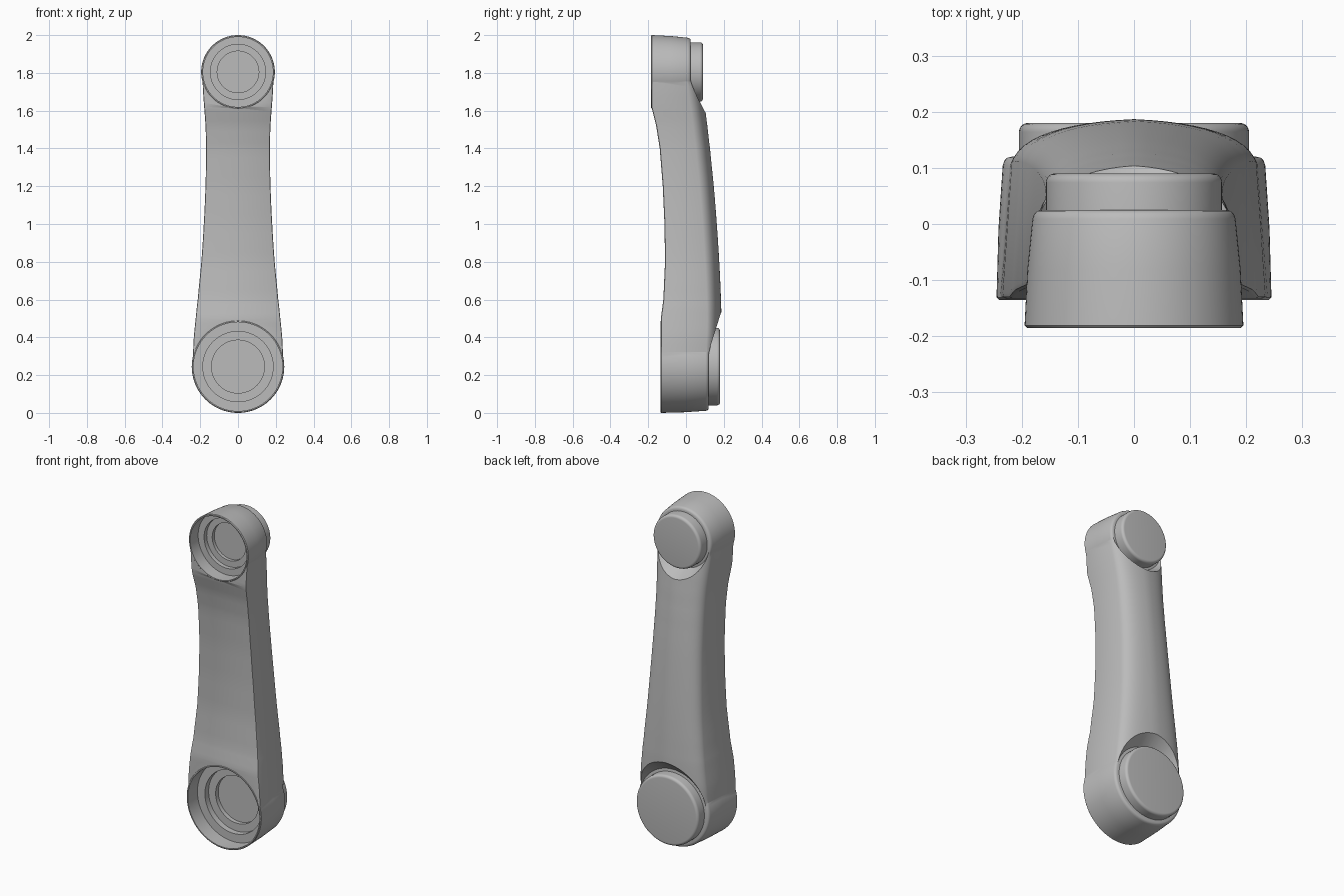
import bpy, bmesh, math

cube = bpy.data.objects.get("Cube")
if cube:
    bpy.data.objects.remove(cube, do_unlink=True)

grey = bpy.data.materials.new("plain grey")
grey.use_nodes = True
grey.diffuse_color = (0.5, 0.5, 0.5, 1)
grey.node_tree.nodes["Principled BSDF"].inputs["Base Color"].default_value = (0.5, 0.5, 0.5, 1)


def skin(name, rings, tips=None):
    """Closed mesh from a list of equal-length rings, capped at both ends."""
    bm = bmesh.new()
    loops = [[bm.verts.new(p) for p in ring] for ring in rings]
    n = len(loops[0])
    for a, b in zip(loops, loops[1:]):
        for i in range(n):
            j = (i + 1) % n
            bm.faces.new((a[i], a[j], b[j], b[i]))
    bm.faces.new(loops[0])
    bm.faces.new(loops[-1])
    bmesh.ops.recalc_face_normals(bm, faces=bm.faces)
    mesh = bpy.data.meshes.new(name)
    bm.to_mesh(mesh)
    bm.free()
    mesh.materials.append(grey)
    ob = bpy.data.objects.new(name, mesh)
    bpy.context.collection.objects.link(ob)
    return ob


def lathe(name, z, profile, n=96):
    """Solid of revolution about the y axis at height z; profile is (radius, y)."""
    return skin(name, [[(r * math.cos(math.tau * i / n), y, z + r * math.sin(math.tau * i / n))
                        for i in range(n)] for r, y in profile])


def combine(target, tool, operation):
    tool.hide_render = True
    mod = target.modifiers.new("cut", 'BOOLEAN')
    mod.operation, mod.solver, mod.object = operation, 'EXACT', tool
    bpy.context.view_layer.objects.active = target
    bpy.ops.object.modifier_apply(modifier=mod.name)
    bpy.data.objects.remove(tool, do_unlink=True)


def smooth(ob):
    bpy.ops.object.select_all(action='DESELECT')
    ob.select_set(True)
    bpy.context.view_layer.objects.active = ob
    bpy.ops.object.shade_smooth_by_angle(angle=math.radians(32))


# Arm stations: height, half width, front y, back y
stations = [
    (0.245, 0.240, -0.133, 0.175), (0.40, 0.234, -0.133, 0.185),
    (0.50, 0.224, -0.133, 0.187), (0.60, 0.213, -0.120, 0.185),
    (0.80, 0.194, -0.111, 0.176), (1.00, 0.181, -0.114, 0.163),
    (1.20, 0.172, -0.123, 0.147), (1.40, 0.169, -0.139, 0.127),
    (1.52, 0.172, -0.158, 0.113), (1.62, 0.179, -0.183, 0.100),
    (1.70, 0.185, -0.183, 0.088), (1.805, 0.189, -0.183, 0.075),
]


def spline(points, steps):
    out = []
    for k in range(len(points) - 1):
        a, b, c, d = (points[min(max(k + o, 0), len(points) - 1)] for o in (-1, 0, 1, 2))
        for s in range(steps):
            t = s / steps
            out.append([q + (r - q) * t if i in (0, 2) else
                        0.5 * (2 * q + (r - p) * t + (2 * p - 5 * q + 4 * r - u) * t * t
                               + (3 * q - p - 3 * r + u) * t ** 3)
                        for i, (p, q, r, u) in enumerate(zip(a, b, c, d))])
    return out + [list(points[-1])]


def section(z, w, front, back):
    """Flat front, slightly drafted sides and an arched back."""
    corner = back - 0.075
    half = [(w - 0.008, front), (w - 0.002, front + 0.003), (w, front + 0.01)]
    for i in range(13):
        t = i / 12
        x = (1 - t) ** 2 * 0.93 * w + 2 * t * (1 - t) * 0.84 * w
        y = (1 - t) ** 2 * corner + 2 * t * (1 - t) * (back - 0.008) + t * t * back
        half.append((x, y))
    return [(x, y, z) for x, y in half] + [(-x, y, z) for x, y in half[-2::-1]]


body = skin("arm_body", [section(*s) for s in spline(stations, 4)])

# Joint ends: height, outer radius, back radius, front y, back y, cap radius, cap end y,
# scoop slope, recess radii and depths
joints = {
    "lower": dict(z=0.245, r=0.245, rb=0.234, f=-0.135, b=0.12, cap=0.205, end=0.18,
                  scoop=0.217, flare=0.95, holes=(0.235, 0.186, 0.14), depths=(0.09, 0.125, 0.15)),
    "upper": dict(z=1.805, r=0.195, rb=0.181, f=-0.185, b=0.025, cap=0.157, end=0.09,
                  scoop=0.168, flare=0.55, holes=(0.185, 0.146, 0.11), depths=(0.075, 0.10, 0.12)),
}

# Scooped clearance around each rear cap
for j in joints.values():
    y = j["b"] - 0.006
    tool = lathe("scoop_cutter", j["z"], [(j["scoop"], y), (j["scoop"] + 0.2 * j["flare"], y + 0.2)])
    combine(body, tool, 'DIFFERENCE')

# Round joint housings with a softened rear edge
for j in joints.values():
    f, b, rb = j["f"], j["b"], j["rb"]
    tool = lathe("housing", j["z"], [
        (j["r"] - 0.004, f), (j["r"], f + 0.004), ((j["r"] + rb) / 2 + 0.002, (f + b) / 2),
        (rb, b - 0.016), (rb - 0.003, b - 0.007), (rb - 0.008, b - 0.002), (rb - 0.016, b)])
    combine(body, tool, 'UNION')

# Stepped round recesses in the front
for j in joints.values():
    f = j["f"]
    (r0, r1, r2), (d0, d1, d2) = j["holes"], j["depths"]
    tool = lathe("recess_cutter", j["z"], [
        (r0, f - 0.1), (r0, f + d0), (r1, f + d0), (r1, f + d1),
        (r2, f + d1), (r2, f + d2)])
    combine(body, tool, 'DIFFERENCE')
smooth(body)

# Rear caps with rounded rims
for side, j in joints.items():
    r, e = j["cap"], j["end"]
    rim = [(r - 0.016 * (1 - math.cos(a)), e - 0.016 * (1 - math.sin(a)))
           for a in (math.pi / 2 * i / 6 for i in range(7))]
    smooth(lathe(side + "_cap", j["z"], [(r, j["b"] - 0.05)] + rim))
